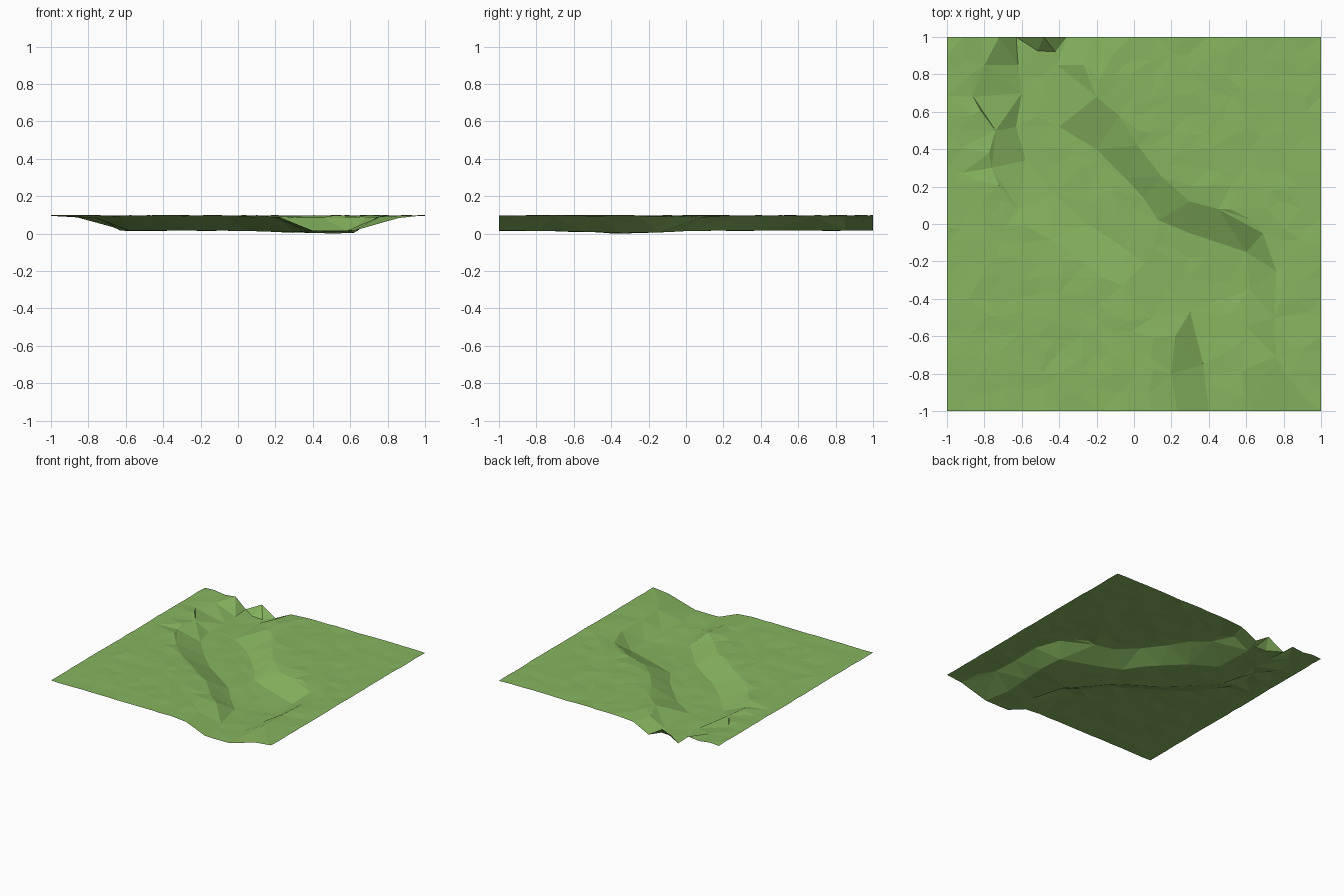
import bpy
import bmesh
import math
import random
from mathutils import Vector
from mathutils.geometry import delaunay_2d_cdt

random.seed(4)
cube = bpy.data.objects.get("Cube")
if cube:
    bpy.data.objects.remove(cube, do_unlink=True)

LIP, BED, PLATEAU = 0.092, 0.02, 0.1
STEP = 0.1

# Bank lines of the river valley, from back to front
west_lip = [(-.82, 1), (-.8, .85), (-.86, .68), (-.74, .5), (-.76, .3), (-.62, .08), (-.45, -.08),
            (-.26, -.2), (-.06, -.33), (.1, -.5), (.22, -.6), (.2, -.8), (.23, -1)]
west_foot = [(-.63, 1), (-.62, .85), (-.6, .7), (-.63, .52), (-.58, .34), (-.42, .16), (-.25, 0),
             (-.05, -.13), (.06, -.21), (.18, -.35), (.3, -.47), (.37, -.75), (.4, -1)]
east_foot = [(-.36, 1), (-.41, .85), (-.4, .52), (-.2, .4), (-.05, .25), (.05, .14), (.13, .02),
             (.3, -.05), (.6, -.15), (.62, -.35), (.6, -.55), (.58, -.78), (.62, -1)]
east_lip = [(-.22, 1), (-.27, .85), (-.2, .68), (-.08, .58), (.02, .42), (.15, .25), (.3, .12),
            (.45, .08), (.69, -.05), (.76, -.25), (.75, -.5), (.76, -.71), (.86, -1)]


def inside(point, outline):
    """Even-odd test of a point against a closed outline."""
    x, y = point
    hit = False
    for (ax, ay), (bx, by) in zip(outline, outline[1:] + outline[:1]):
        if (ay > y) != (by > y) and x < ax + (y - ay) * (bx - ax) / (by - ay):
            hit = not hit
    return hit


def bed_height(x, y):
    """River bed, with a pool at the outer bend."""
    return BED - 0.016 * math.exp(-((x - .46) ** 2 + (y + .3) ** 2) / 0.08)


points, heights, edges = [], [], []


def add_line(line, height):
    for i, (x, y) in enumerate(line):
        if i:
            edges.append((len(points) - 1, len(points)))
        points.append(Vector((x, y)))
        heights.append(height(x, y))


def lip_height(x, y):
    return LIP + random.uniform(-.005, .005)


# Valley banks
add_line(west_lip, lip_height)
add_line(east_lip, lip_height)
add_line(west_foot, bed_height)
add_line(east_foot, bed_height)
bank_points = list(points)

# Scattered ground points on the plateau and the bed
valley = west_lip + east_lip[::-1]
bed = west_foot + east_foot[::-1]
count = round(2 / STEP)
for i in range(count + 1):
    for j in range(count + 1):
        x, y = i * STEP - 1, j * STEP - 1
        if 0 < i < count:
            x += random.uniform(-.03, .03)
        if 0 < j < count:
            y += random.uniform(-.03, .03)
        p = Vector((x, y))
        if min((p - q).length for q in bank_points) < 0.06:
            continue
        in_bed = inside(p, bed)
        if inside(p, valley) and not in_bed:
            continue
        points.append(p)
        base = bed_height(x, y) if in_bed else PLATEAU
        heights.append(base + random.uniform(-.003, .003))

# Faceted sheet
coords, _, faces, origins, _, _ = delaunay_2d_cdt(points, edges, [], 0, 1e-5)
levels = [heights[o[0]] if o else LIP for o in origins]
floor = min(levels)
bm = bmesh.new()
verts = [bm.verts.new((c.x, c.y, z - floor)) for c, z in zip(coords, levels)]
for f in faces:
    face = bm.faces.new([verts[k] for k in f])
    face.normal_update()
    if face.normal.z < 0:
        face.normal_flip()
mesh = bpy.data.meshes.new("valley_ground")
bm.to_mesh(mesh)
bm.free()
ground = bpy.data.objects.new("valley_ground", mesh)
bpy.context.collection.objects.link(ground)

# Grass colour
grass = bpy.data.materials.new("grass_green")
grass.use_nodes = True
colour = (0.24, 0.46, 0.115, 1)
grass.diffuse_color = colour
shader = grass.node_tree.nodes["Principled BSDF"]
shader.inputs["Base Color"].default_value = colour
shader.inputs["Roughness"].default_value = 0.9
mesh.materials.append(grass)
